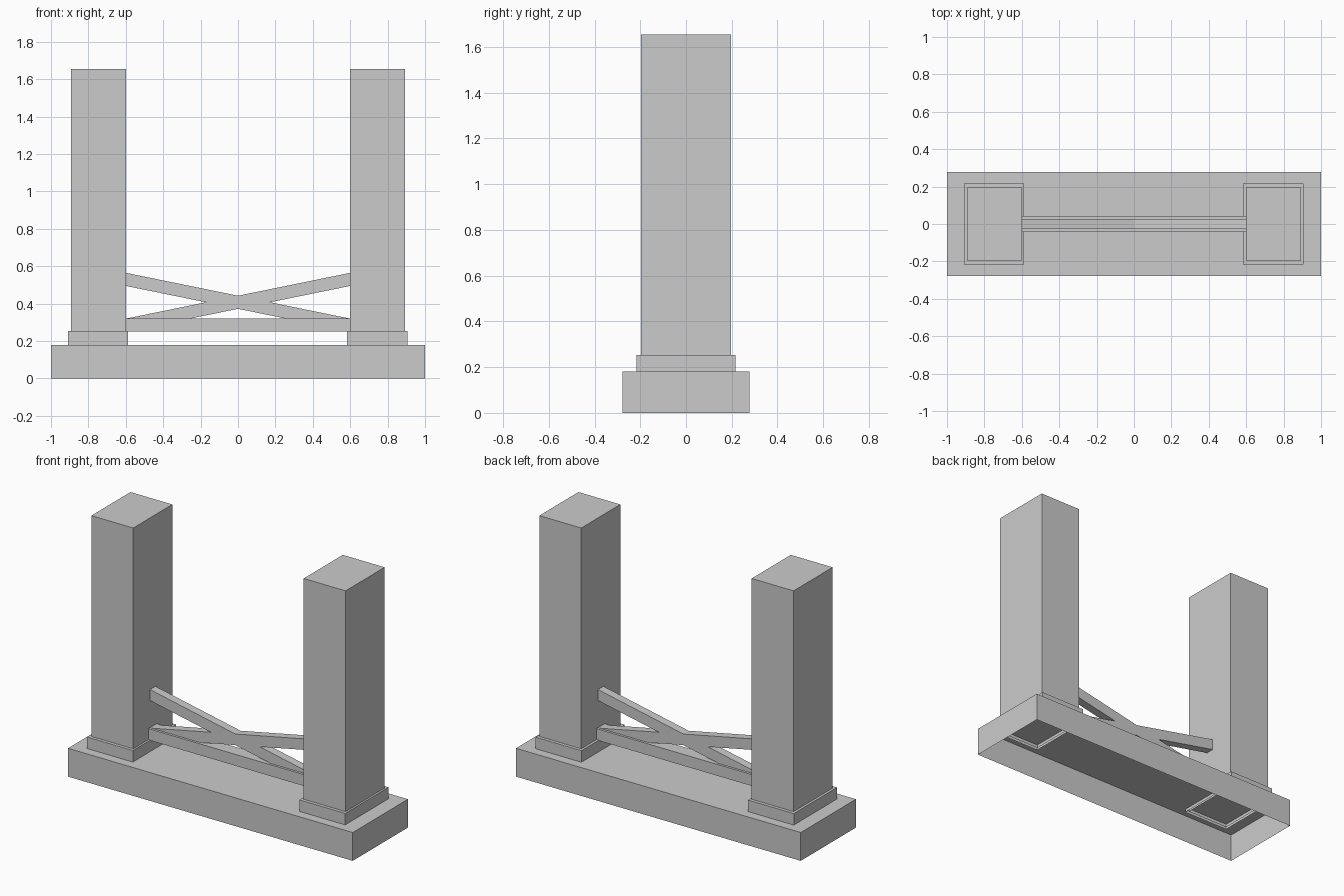
import bpy

if "Cube" in bpy.data.objects:
    bpy.data.objects.remove(bpy.data.objects["Cube"])


def prism(name, profile, y, open_bottom=False):
    """Extrude an (x, z) profile symmetrically from -y to +y."""
    n = len(profile)
    verts = [(x, s * y, z) for s in (-1, 1) for x, z in profile]
    faces = [tuple(range(n)), tuple(range(2 * n - 1, n - 1, -1))]
    for i in range(n):
        if open_bottom and i == 0:
            continue  # first edge is the underside
        j = (i + 1) % n
        faces.append((j, i, i + n, j + n))
    mesh = bpy.data.meshes.new(name)
    mesh.from_pydata(verts, [], faces)
    obj = bpy.data.objects.new(name, mesh)
    bpy.context.collection.objects.link(obj)
    return obj


def box(name, x0, x1, y, z0, z1, open_bottom=False):
    return prism(name, [(x0, z0), (x1, z0), (x1, z1), (x0, z1)], y, open_bottom)


# Hollow base slab, open underneath
box("base", -1, 1, 0.277, 0, 0.18, True)

# Plinths and pillars, their open ends dipping just inside the base
for side, cx, px in (("left", -0.746, -0.748), ("right", 0.746, 0.744)):
    box(side + "_plinth", px - 0.161, px + 0.161, 0.217, 0.16, 0.253, True)
    box(side + "_pillar", cx - 0.147, cx + 0.147, 0.196, 0.16, 1.655, True)

# Horizontal rail between the pillars
box("lower_rail", -0.6, 0.6, 0.042, 0.25, 0.322)

# Crossed diagonal braces with vertical end cuts
for name, zl, zr in (("brace_falling", 0.495, 0.25), ("brace_rising", 0.25, 0.495)):
    prism(name, [(-0.6, zl), (0.6, zr), (0.6, zr + 0.07), (-0.6, zl + 0.07)], 0.027)
